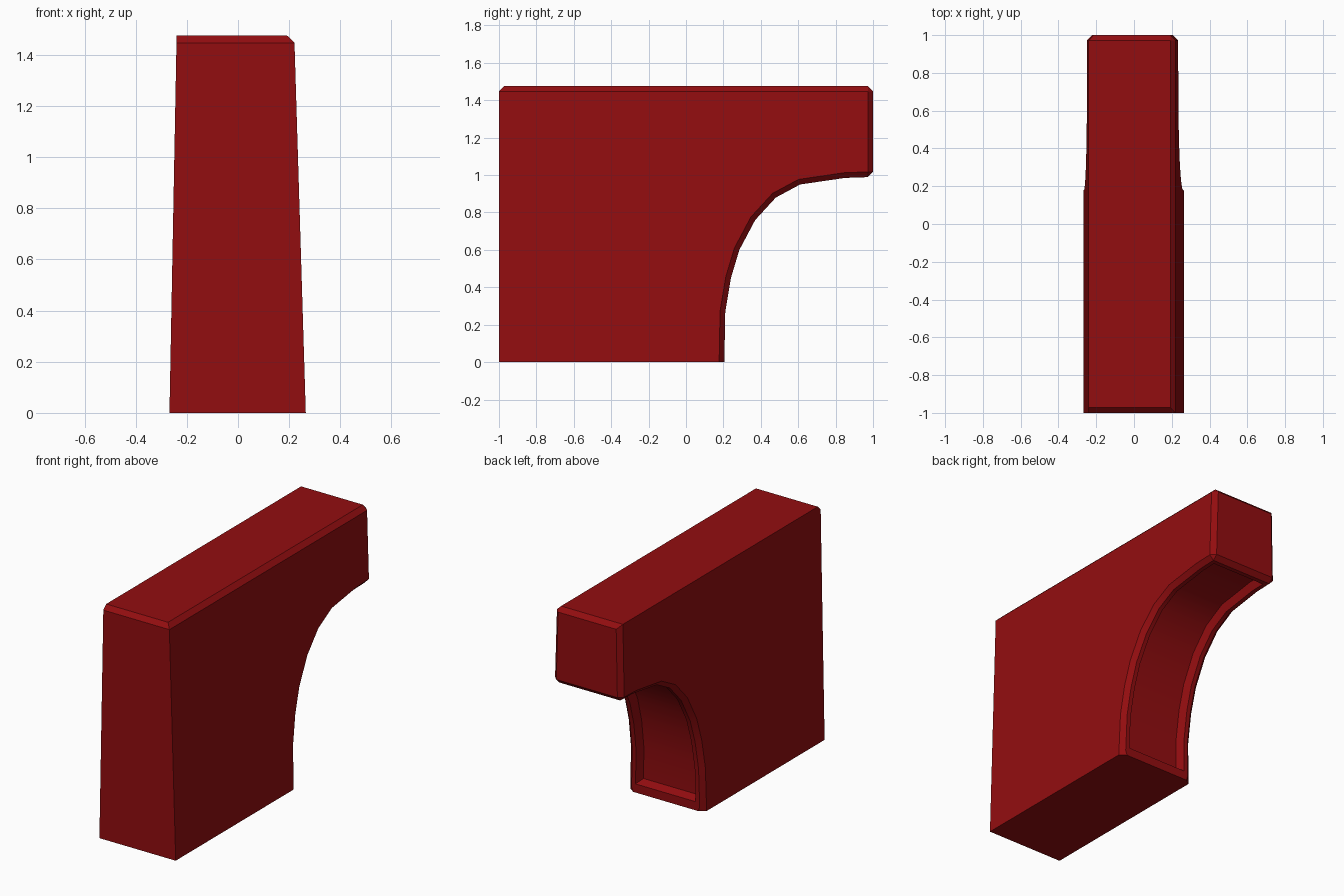
import bpy, bmesh, math

cube = bpy.data.objects.get("Cube")
if cube:
    bpy.data.objects.remove(cube, do_unlink=True)

# Dark red finish
red = bpy.data.materials.new("dark_red")
red.use_nodes = True
colour = (0.29, 0.004, 0.005, 1)
red.diffuse_color = colour
red.node_tree.nodes["Principled BSDF"].inputs["Base Color"].default_value = colour

TOP = 1.475
# Concave sweep from the foot up to the tip of the overhang (y, z)
ARC = [(0.205, 0), (0.21, 0.27), (0.24, 0.45), (0.285, 0.6), (0.37, 0.76),
       (0.48, 0.88), (0.61, 0.95), (0.85, 0.985), (1, 0.99)]
profile = [(-1, 0)] + ARC + [(1, TOP), (-1, TOP)]


def side_x(side, z):
    """Side wall position, leaning inwards towards the top."""
    t = z / TOP
    return 0.265 - 0.045 * t if side > 0 else -0.268 + 0.028 * t


# Bracket body: profile spanned between two leaning sides
bm = bmesh.new()
left, right = ([bm.verts.new((side_x(s, z), y, z)) for y, z in profile] for s in (1, -1))
bm.faces.new(left)
bm.faces.new(right[::-1])
n = len(profile)
arc_faces = []
for i in range(n):
    j = (i + 1) % n
    f = bm.faces.new((left[j], left[i], right[i], right[j]))
    if 1 <= i < len(ARC):
        arc_faces.append(f)
bmesh.ops.recalc_face_normals(bm, faces=bm.faces)

# Edges to soften: back, top, left shoulder and both rims of the sweep
soft = []
for e in bm.edges:
    a, b = e.verts
    mid = (a.co + b.co) / 2
    across = abs(a.co.x - b.co.x) > 0.3
    top_edge = min(a.co.z, b.co.z) > TOP - 0.01
    if across:
        keep = top_edge or mid.y > 0.95
    elif top_edge:
        keep = mid.x > 0
    else:
        keep = mid.y > 0.15
    if keep:
        soft.append(e)

# Recess sunk into the sweep
bmesh.ops.inset_region(bm, faces=arc_faces, thickness=0.055, use_even_offset=True)
bmesh.ops.inset_region(bm, faces=arc_faces, thickness=0.02, depth=-0.05, use_even_offset=True)
bmesh.ops.bevel(bm, geom=soft, offset=0.028, segments=1, affect='EDGES', clamp_overlap=True)
bmesh.ops.recalc_face_normals(bm, faces=bm.faces)

mesh = bpy.data.meshes.new("bracket_body")
bm.to_mesh(mesh)
bm.free()
mesh.materials.append(red)
body = bpy.data.objects.new("bracket_body", mesh)
bpy.context.collection.objects.link(body)

bpy.ops.object.select_all(action='DESELECT')
body.select_set(True)
bpy.context.view_layer.objects.active = body
bpy.ops.object.shade_smooth_by_angle(angle=math.radians(30))
